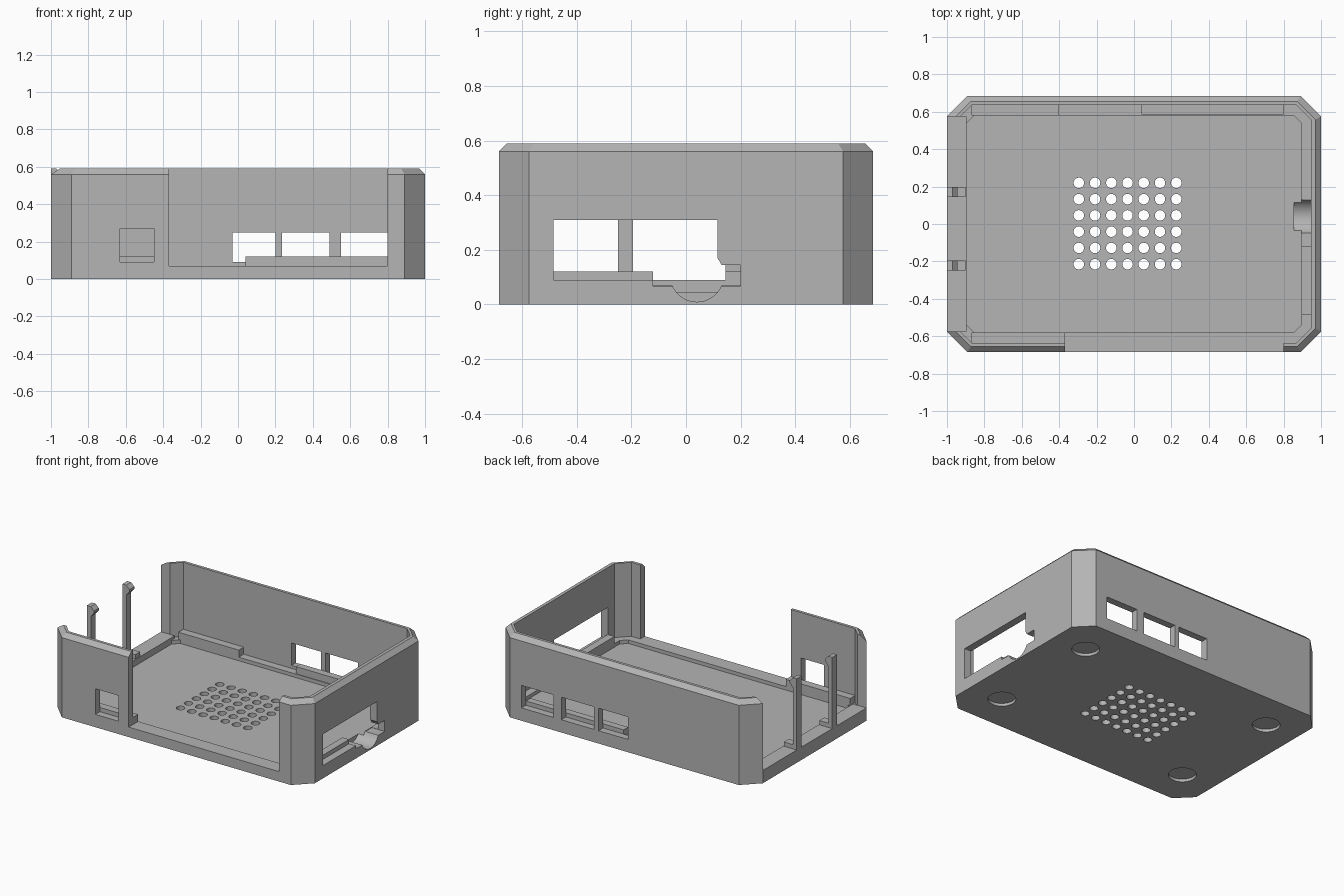
import bpy, bmesh, math
from mathutils import Matrix

if "Cube" in bpy.data.objects:
    bpy.data.objects.remove(bpy.data.objects["Cube"])

gray = bpy.data.materials.new("plain gray")
gray.diffuse_color = (0.46, 0.46, 0.46, 1)
gray.use_nodes = True
gray.node_tree.nodes["Principled BSDF"].inputs["Base Color"].default_value = gray.diffuse_color


def make(name, bm):
    bmesh.ops.recalc_face_normals(bm, faces=bm.faces)
    me = bpy.data.meshes.new(name)
    bm.to_mesh(me)
    bm.free()
    me.materials.append(gray)
    ob = bpy.data.objects.new(name, me)
    bpy.context.collection.objects.link(ob)
    return ob


def loft(name, rings):
    """Closed solid through rings of equal point count."""
    bm = bmesh.new()
    vs = [[bm.verts.new(p) for p in r] for r in rings]
    n = len(vs[0])
    for a, b in zip(vs, vs[1:]):
        for i in range(n):
            j = (i + 1) % n
            bm.faces.new((a[i], a[j], b[j], b[i]))
    bm.faces.new(vs[0])
    bm.faces.new(vs[-1])
    return make(name, bm)


def octagon(x, y, c, z):
    pts = [(x, y - c), (x - c, y)]
    pts += [(-a, b) for a, b in reversed(pts)]
    pts += [(-a, -b) for a, b in pts]
    return [(a, b, z) for a, b in pts]


def box(name, x0, x1, y0, y1, z0, z1):
    return loft(name, [[(x0, y0, z), (x1, y0, z), (x1, y1, z), (x0, y1, z)] for z in (z0, z1)])


def cylinders(name, spots, r, depth, n, rot=Matrix()):
    bm = bmesh.new()
    for p in spots:
        bmesh.ops.create_cone(bm, cap_ends=True, segments=n, radius1=r, radius2=r,
                              depth=depth, matrix=Matrix.Translation(p) @ rot)
    return make(name, bm)


def cut(ob, cutter):
    mod = ob.modifiers.new("cut", 'BOOLEAN')
    mod.operation, mod.solver, mod.object = 'DIFFERENCE', 'EXACT', cutter
    dg = bpy.context.evaluated_depsgraph_get()
    me = bpy.data.meshes.new_from_object(ob.evaluated_get(dg))
    ob.modifiers.clear()
    ob.data = me
    bpy.data.objects.remove(cutter)


# Case body with bevelled top edge
body = loft("case_body", [octagon(1, .685, .11, 0), octagon(1, .685, .11, .56),
                          octagon(.97, .655, .097, .59)])
# Hollow above the rim, then the sunken floor
cut(body, loft("hollow", [octagon(.947, .635, .077, .07), octagon(.947, .635, .077, .8)]))
cut(body, loft("floor_recess", [octagon(.895, .58, .04, .045), octagon(.895, .58, .04, .2)]))
# Open front and open left side
cut(body, box("front_opening", -.37, .8, -.8, -.5, .07, .8))
cut(body, box("left_opening", -1.1, -.88, -.575, .575, .09, .8))
# Ports in the front, back and right walls
cut(body, box("front_port", -.63, -.45, -.8, -.62, .09, .27))
for x0, x1 in ((-.03, .2), (.235, .49), (.55, .8)):
    cut(body, box("back_port", x0, x1, .6, .8, .09, .248))
cut(body, box("right_port", .9, 1.1, -.485, .115, .09, .31))
cut(body, box("right_slot", .9, 1.1, -.12, .2, .068, .145))
cut(body, cylinders("round_notch", [(.98, .04, .107)], .0975, .25, 48,
                    Matrix.Rotation(math.pi / 2, 4, 'Y')))
# Vent grid and recesses for feet under the floor
cut(body, cylinders("vents", [(-.295 + .0868 * i, -.215 + .087 * j, 0)
                              for i in range(7) for j in range(6)], .028, .3, 24))
cut(body, cylinders("foot_recesses", [(sx * .75, sy * .415, 0)
                                      for sx in (-1, 1) for sy in (-1, 1)], .089, .04, 40))

# Board supports along the walls
box("back_left_support", -.87, -.4, .58, .635, .07, .12)
box("back_right_support", .04, .8, .585, .635, .07, .12)
box("front_support", -.87, -.37, -.635, -.58, .07, .12)
box("right_support", .895, .947, -.485, -.12, .07, .12)
box("left_sill", -.947, -.895, -.575, .575, .07, .09)

# Upright clips on the left sill, hooked inward at the top
clip = [(-1, .09), (-.9, .09), (-.9, .12), (-.97, .12), (-.97, .52), (-.945, .55),
        (-.945, .565), (-.97, .59), (-1, .59)]
for name, y in (("rear_clip", .172), ("front_clip", -.222)):
    loft(name, [[(x, y + d, z) for x, z in clip] for d in (-.027, .027)])

# Smooth the round cuts while keeping edges sharp
bpy.ops.object.select_all(action='DESELECT')
body.select_set(True)
bpy.context.view_layer.objects.active = body
bpy.ops.object.shade_smooth_by_angle(angle=math.radians(25))
